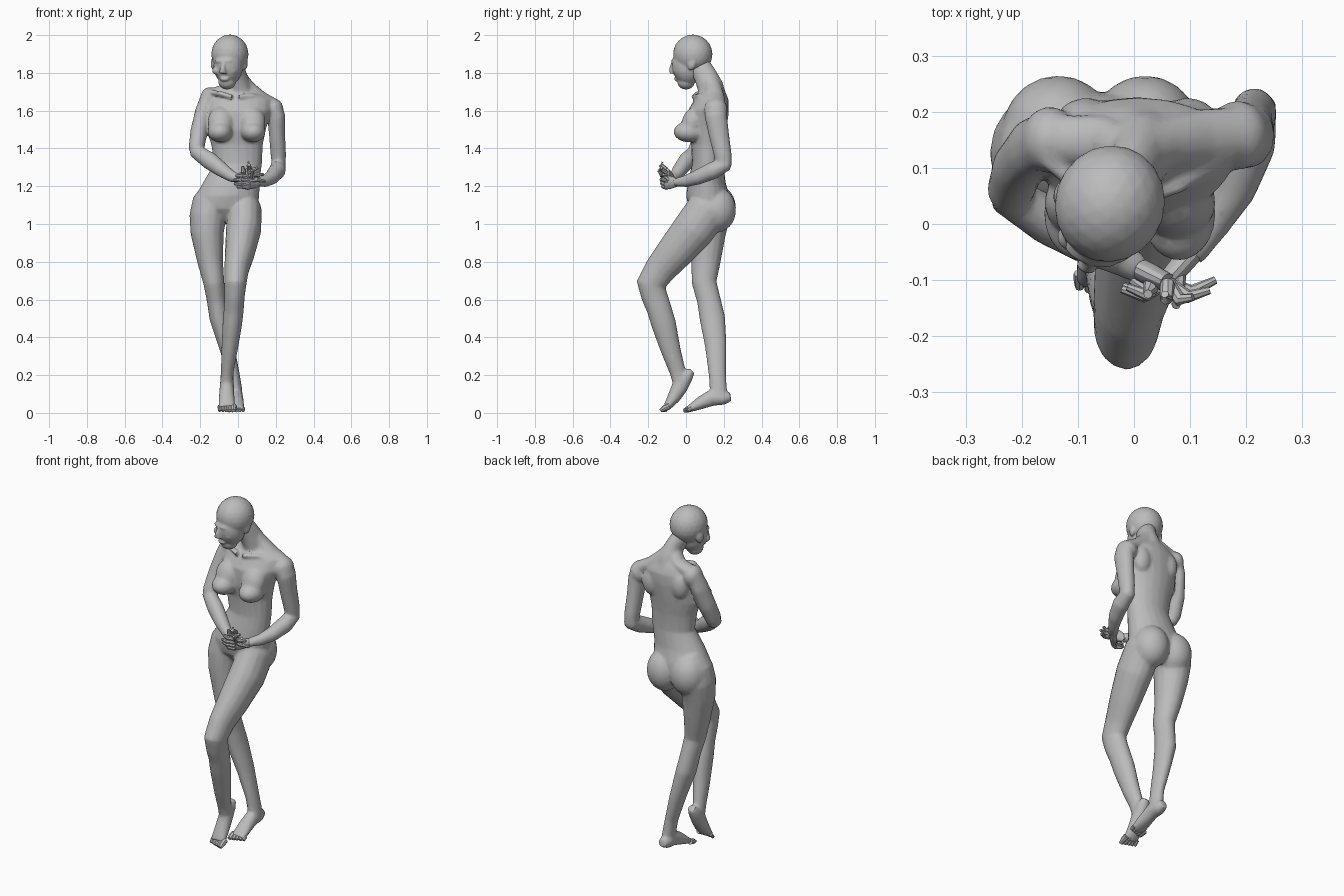
import bpy, bmesh, math
from mathutils import Vector, Matrix

skin = bpy.data.materials.new("stone_grey")
skin.diffuse_color = (0.5, 0.5, 0.5, 1)

X, Z = Vector((1, 0, 0)), Vector((0, 0, 1))


def skin_rings(bm, rings):
    n = len(rings[0])
    for r, q in zip(rings, rings[1:]):
        for k in range(n):
            bm.faces.new((r[k], r[(k + 1) % n], q[(k + 1) % n], q[k]))
    bm.faces.new(rings[0][::-1])
    bm.faces.new(rings[-1])


def loft(bm, pts, side=X, n=14):
    """Closed tube through (x, y, z, side radius, depth radius) stations."""
    P = [Vector(p[:3]) for p in pts]
    rings = []
    for i, p in enumerate(pts):
        t = (P[min(i + 1, len(P) - 1)] - P[max(i - 1, 0)]).normalized()
        s = (side - t * side.dot(t)).normalized()
        b = t.cross(s)
        ra, rb = p[3], p[-1]
        rings.append([bm.verts.new(P[i] + s * ra * math.cos(a) + b * rb * math.sin(a))
                      for a in (2 * math.pi * k / n for k in range(n))])
    skin_rings(bm, rings)


def slab(bm, rows, n=20):
    """Stack of level ovals (z, cx, cy, rx, ry)."""
    skin_rings(bm, [[bm.verts.new((cx + rx * math.cos(a), cy + ry * math.sin(a), z))
                     for a in (2 * math.pi * k / n for k in range(n))] for z, cx, cy, rx, ry in rows])


def ball(bm, c, r, tilt=0.0, turn=0.0):
    m = (Matrix.Translation(c) @ Matrix.Rotation(turn, 4, 'Z') @ Matrix.Rotation(tilt, 4, 'X')
         @ Matrix.Diagonal((*r, 1)))
    bmesh.ops.create_icosphere(bm, subdivisions=3, radius=1, matrix=m)


def finish(bm, name, voxel=None, ratio=1.0, soften=8):
    bmesh.ops.recalc_face_normals(bm, faces=bm.faces)
    me = bpy.data.meshes.new(name)
    bm.to_mesh(me)
    bm.free()
    ob = bpy.data.objects.new(name, me)
    bpy.context.collection.objects.link(ob)
    me.materials.append(skin)
    bpy.ops.object.select_all(action='DESELECT')
    ob.select_set(True)
    bpy.context.view_layer.objects.active = ob
    if voxel:
        m = ob.modifiers.new("fuse", 'REMESH')
        m.mode, m.voxel_size = 'VOXEL', voxel
        m = ob.modifiers.new("soften", 'SMOOTH')
        m.factor, m.iterations = 0.5, soften
        m = ob.modifiers.new("facet", 'DECIMATE')
        m.ratio = ratio
        for mod in [m.name for m in ob.modifiers]:
            bpy.ops.object.modifier_apply(modifier=mod)
    bpy.ops.object.shade_smooth_by_angle(angle=math.radians(30))


body = bmesh.new()

# torso
slab(body, [(1.02, -.065, .135, .10, .07), (1.08, -.065, .125, .17, .11),
            (1.15, -.055, .115, .168, .115), (1.22, -.035, .11, .15, .10),
            (1.32, 0, .115, .127, .083), (1.42, -.005, .115, .137, .088),
            (1.50, -.01, .112, .158, .102), (1.60, .005, .118, .172, .108),
            (1.66, .01, .135, .165, .09), (1.70, 0, .142, .12, .067), (1.73, 0, .135, .06, .055)])
# breasts sloping into the chest
for bx in (-.095, .08):
    ball(body, (bx, .018, 1.488), (.066, .084, .056))
    ball(body, (bx * .95, .038, 1.54), (.07, .06, .085), -0.35)
# shoulder blades
ball(body, (-.085, .18, 1.6), (.055, .045, .08))
ball(body, (.095, .18, 1.58), (.055, .045, .08))
# buttocks and hips
ball(body, (-.135, .165, 1.085), (.1, .1, .12))
ball(body, (.02, .165, 1.075), (.098, .1, .12))

# neck and sloping neck muscles
loft(body, [(.015, .14, 1.67, .08, .075), (.012, .128, 1.73, .058, .07),
            (-.002, .1, 1.79, .048, .062), (-.035, .055, 1.86, .05, .06)])
loft(body, [(0, .12, 1.8, .03, .04), (.055, .145, 1.725, .035, .045), (.12, .155, 1.67, .035, .05),
            (.18, .16, 1.63, .04, .05)], Vector((0, 0, 1)))
loft(body, [(0, .12, 1.78, .03, .04), (-.06, .15, 1.715, .03, .045), (-.15, .15, 1.68, .035, .045)], Z)
# collar bones
loft(body, [(0, .04, 1.672, .014), (.08, .068, 1.678, .014), (.17, .13, 1.655, .016)], Z, 8)
loft(body, [(-.03, .04, 1.672, .014), (-.09, .058, 1.69, .014), (-.16, .12, 1.7, .016)], Z, 8)

# shoulders
ball(body, (.185, .158, 1.605), (.056, .062, .062))
ball(body, (-.15, .15, 1.665), (.05, .06, .06))

# arms
loft(body, [(.18, .155, 1.63, .05, .058), (.203, .158, 1.57, .048, .06), (.207, .175, 1.47, .043, .054),
            (.214, .196, 1.36, .041, .047), (.216, .205, 1.3, .034, .038)])
loft(body, [(.216, .22, 1.32, .038, .036), (.208, .14, 1.282, .045, .047), (.178, .06, 1.247, .039, .04),
            (.142, 0, 1.227, .03, .032), (.1, -.055, 1.22, .027, .022)])
loft(body, [(-.155, .15, 1.67, .044, .052), (-.184, .135, 1.6, .042, .055), (-.207, .1, 1.49, .046, .052),
            (-.22, .06, 1.4, .042, .047), (-.214, .045, 1.36, .032, .036)])
loft(body, [(-.232, .055, 1.39, .036), (-.15, .005, 1.335, .048, .044), (-.08, -.035, 1.283, .039),
            (-.03, -.06, 1.25, .03), (.01, -.08, 1.24, .024, .027)], Z)

# standing leg
loft(body, [(-.125, .13, 1.2, .06, .07), (-.145, .13, 1.12, .095, .105), (-.16, .125, 1.04, .098, .11),
            (-.163, .113, .95, .088, .098), (-.147, .105, .8, .068, .078), (-.128, .096, .69, .056, .066),
            (-.115, .12, .6, .051, .063), (-.1, .14, .5, .051, .068), (-.06, .158, .35, .041, .057),
            (-.022, .166, .2, .032, .046), (-.01, .172, .12, .033, .046), (-.01, .175, .07, .034, .046)], n=16)
# bent leg
loft(body, [(.02, .15, 1.17, .06, .08), (.035, .12, 1.08, .09, .115), (.03, .04, .97, .094, .112),
            (.01, -.06, .85, .08, .098), (-.008, -.14, .755, .065, .084), (-.014, -.185, .68, .058, .078),
            (-.018, -.168, .62, .054, .07), (-.022, -.142, .55, .053, .066), (-.03, -.118, .47, .052, .066),
            (-.045, -.08, .33, .043, .053), (-.057, -.045, .22, .034, .043), (-.059, -.03, .16, .034, .04)], n=16)

# feet
loft(body, [(-.01, .237, .085, .024, .024), (-.01, .2, .08, .037, .038), (-.01, .14, .082, .038, .045),
            (-.01, .08, .054, .042, .035), (-.01, .035, .03, .044, .023), (-.01, .01, .02, .043, .016)])
loft(body, [(-.058, .03, .225, .024, .02), (-.058, .004, .195, .035, .036), (-.059, -.032, .14, .038, .044),
            (-.06, -.062, .085, .042, .036), (-.06, -.09, .045, .045, .025), (-.06, -.106, .028, .044, .018)])
finish(body, "body", 0.007, 0.16)

# head, turned and bowed
TURN = -0.3
bm = bmesh.new()
ball(bm, (-.043, .036, 1.899), (.098, .105, .104), 0, TURN)
ball(bm, (-.052, .005, 1.835), (.078, .08, .1), 0.18, TURN)
ball(bm, (-.058, .0, 1.752), (.046, .046, .04), 0, TURN)
ball(bm, (-.075, -.052, 1.862), (.05, .022, .016), 0, TURN)        # brow
for cx, cy in ((-.112, -.035), (-.03, -.055)):                     # cheekbones
    ball(bm, (cx, cy + .012, 1.812), (.025, .025, .022), 0, TURN)
loft(bm, [(-.075, -.06, 1.862, .01, .014), (-.08, -.074, 1.82, .014, .016),
          (-.082, -.072, 1.797, .022, .014)])                      # nose
ball(bm, (-.072, -.045, 1.768), (.026, .017, .014), 0, TURN)       # lips
for ex, ey in ((.036, .03), (-.128, .055)):                        # ears
    ball(bm, (ex, ey, 1.85), (.015, .024, .036), -0.2, TURN)
finish(bm, "head", 0.005, 0.25, 4)

# toes
for name, cx, y0, z0, tip in (("standing_toes", -.01, .03, .024, -.014), ("bent_toes", -.06, -.088, .036, -.136)):
    bm = bmesh.new()
    for k in range(5):
        inner = k if cx < -.03 else 4 - k
        x = cx + (k - 2) * .0185
        end = tip + (4 - inner) * .006
        r = .0105 + .0015 * inner
        loft(bm, [(x, y0, z0, r, r), (x, (y0 + end) / 2, z0 * .6 + .004, r, r), (x, end, .011, r * .8, .009)], n=8)
    finish(bm, name)


# hands: a flat palm and five curled digits each
def hand(name, wrist, palm, tips, thumb):
    bm = bmesh.new()
    w, p = Vector(wrist), Vector(palm)
    loft(bm, [(*w, .024, .02), (*((w + p) / 2), .033, .02), (*p, .038, .017)], Z)
    for k, tip in enumerate(tips):
        a = p + Z * (.027 - .018 * k)
        t = Vector(tip)
        mid = (a + t) / 2 + Vector((0, -.018, .004))
        loft(bm, [(*a, .013), (*mid, .012), (*t, .007)], Z, 8)
    a, t = (w + p) / 2, Vector(thumb)
    loft(bm, [(*a, .014), (*((a + t) / 2 + Vector((0, -.012, 0))), .013), (*t, .008)], X, 8)
    finish(bm, name)


hand("left_hand", (.105, -.05, 1.22), (.055, -.105, 1.22),
     [(-.012, -.112, 1.255), (-.022, -.116, 1.232), (-.02, -.11, 1.212), (-.005, -.1, 1.196)],
     (.075, -.145, 1.285))
hand("right_hand", (.005, -.078, 1.24), (.06, -.105, 1.262),
     [(.055, -.125, 1.328), (.105, -.13, 1.298), (.135, -.118, 1.262), (.145, -.1, 1.225)],
     (.025, -.125, 1.305))
